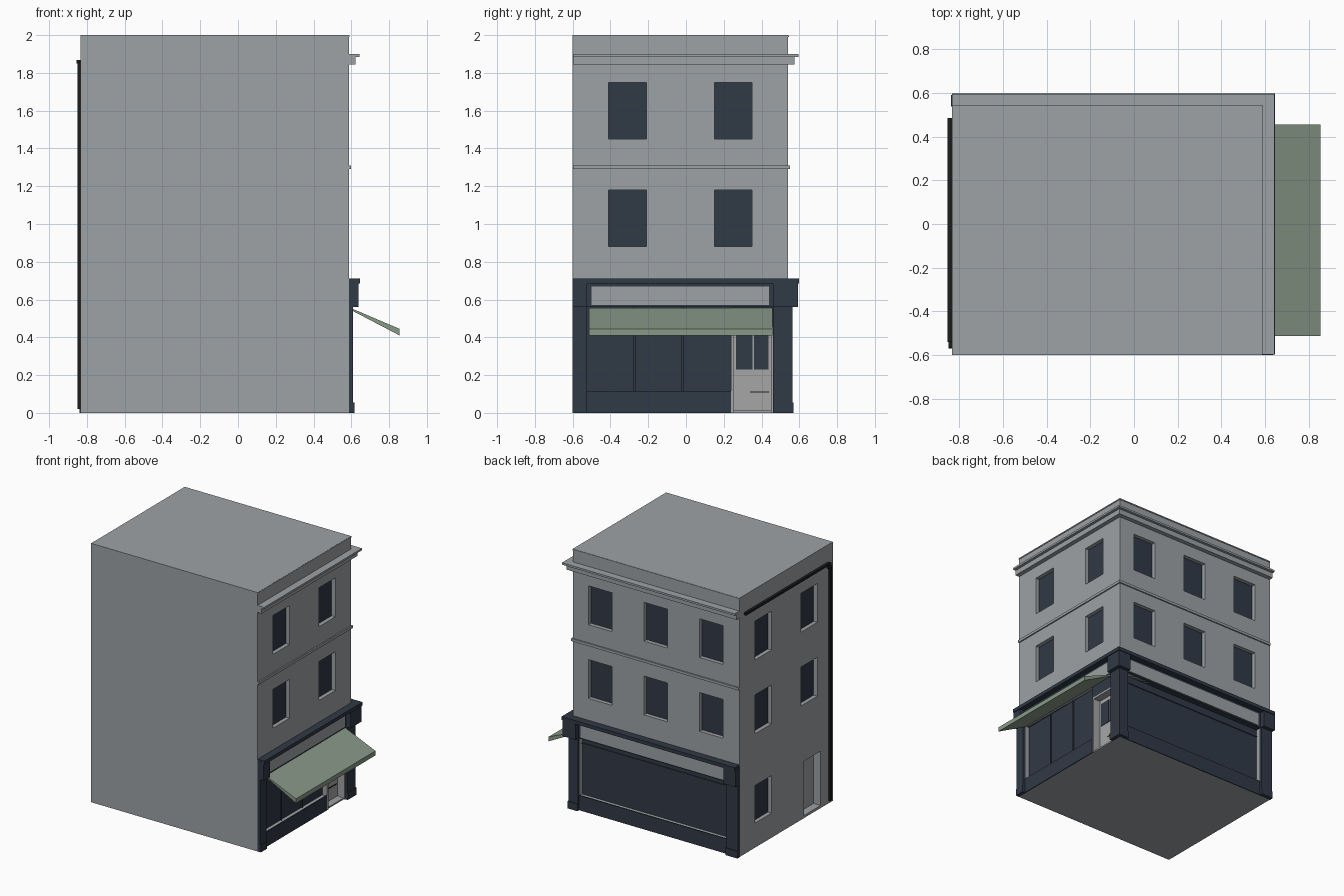
import bpy, bmesh
from mathutils import Vector

if "Cube" in bpy.data.objects:
    bpy.data.objects.remove(bpy.data.objects["Cube"])


def material(name, rgb):
    m = bpy.data.materials.new(name)
    m.use_nodes = True
    m.diffuse_color = (*rgb, 1)
    m.node_tree.nodes["Principled BSDF"].inputs["Base Color"].default_value = (*rgb, 1)
    return m


STONE = material("grey stone", (0.34, 0.36, 0.375))
NAVY = material("dark navy", (0.03, 0.041, 0.061))
GREEN = material("sage green", (0.25, 0.32, 0.245))
BLACK = material("black iron", (0.012, 0.012, 0.012))
DOOR = material("pale grey paint", (0.38, 0.38, 0.38))

# Wall planes
EAST, NORTH, WEST, SOUTH = 0.587, 0.54, -0.835, -0.6


def add_box(bm, lo, hi):
    verts = bmesh.ops.create_cube(bm, size=1)["verts"]
    lo, hi = Vector(lo), Vector(hi)
    for v in verts:
        v.co = (lo + hi) / 2 + v.co * (hi - lo)


def finish(name, bm, mat):
    bmesh.ops.recalc_face_normals(bm, faces=bm.faces)
    mesh = bpy.data.meshes.new(name)
    bm.to_mesh(mesh)
    bm.free()
    ob = bpy.data.objects.new(name, mesh)
    bpy.context.collection.objects.link(ob)
    mesh.materials.append(mat)
    return ob


def boxes(name, spans, mat):
    bm = bmesh.new()
    for lo, hi in spans:
        add_box(bm, lo, hi)
    return finish(name, bm, mat)


def on_wall(side, t0, t1, z0, z1, d0, d1):
    """Box along a wall; d is the distance outward from the wall plane."""
    if side == "E":
        return (EAST + d0, t0, z0), (EAST + d1, t1, z1)
    if side == "N":
        return (t0, NORTH + d0, z0), (t1, NORTH + d1, z1)
    return (WEST - d1, t0, z0), (WEST - d0, t1, z1)


def slab(z0, z1, out):
    """Moulding that wraps round the two street walls."""
    return (WEST + 0.001, SOUTH + 0.001, z0), (EAST + out, NORTH + out, z1)


# Openings: side, start, end, bottom, top
ROWS = [(0.88, 1.18), (1.45, 1.75)]
COLUMNS = {"E": [-0.31, 0.25], "W": [-0.31, 0.25], "N": [-0.594, -0.12, 0.355]}
windows = [(s, c - 0.1, c + 0.1, *row) for s in COLUMNS for c in COLUMNS[s] for row in ROWS]
windows.append(("W", 0.15, 0.35, 0.19, 0.48))
shop_windows = [("E", -0.525, 0.235, 0.11, 0.56), ("N", -0.735, 0.53, 0.11, 0.56)]
shop_door = ("E", 0.25, 0.455, 0.012, 0.445)
rear_door = ("W", -0.45, -0.25, 0.02, 0.44)

# Walls with recessed openings
walls = boxes("walls", [((WEST, SOUTH, 0), (EAST, NORTH, 2))], STONE)
cuts = [on_wall(*w, -0.035, 0.1) for w in windows + shop_windows]
cuts += [on_wall(*d, -0.07, 0.1) for d in (shop_door, rear_door)]
cutter = boxes("opening_cutter", cuts, STONE)
cutter.hide_render = True
mod = walls.modifiers.new("openings", "BOOLEAN")
mod.object, mod.operation, mod.solver = cutter, "DIFFERENCE", "EXACT"
bpy.context.view_layer.objects.active = walls
bpy.ops.object.modifier_apply(modifier=mod.name)
bpy.data.objects.remove(cutter)

# Glass at the back of each recess
boxes("window_panes", [on_wall(*w, -0.036, -0.031) for w in windows], NAVY)
boxes("shop_glass", [on_wall(*w, -0.036, -0.031) for w in shop_windows], NAVY)

# Stone mouldings
boxes("string_course", [slab(1.29, 1.31, 0.01)], STONE)
boxes("cornice", [slab(1.845, 1.885, 0.034), slab(1.885, 1.9, 0.056)], STONE)
boxes("parapet_lip", [slab(1.99, 1.999, 0.004)], STONE)

# Shopfront glazing bars
boxes("mullions", [on_wall("E", y - 0.005, y + 0.005, 0.11, 0.56, -0.035, -0.022)
                   for y in (-0.272, -0.018)], NAVY)
boxes("transom", [on_wall("N", -0.735, 0.53, 0.5, 0.508, -0.035, -0.024)], NAVY)

# Shopfront kick boards
boxes("kick_boards", [on_wall("E", -0.53, 0.237, 0, 0.115, -0.001, 0.008),
                      on_wall("N", -0.74, 0.535, 0, 0.115, -0.001, 0.008)], NAVY)

# Pilasters with plinths and corner blocks
CORNER = 0.023
pilasters, plinths, blocks = [], [], []
for group, out, z0, z1 in ((pilasters, CORNER, 0, 0.58),
                           (plinths, CORNER + 0.006, 0, 0.055),
                           (blocks, 0.052, 0.56, 0.7)):
    group.append(((EAST - 0.001, SOUTH, z0), (EAST + out, -0.525, z1)))
    group.append(((WEST - 0.003, NORTH - 0.001, z0), (-0.735, NORTH + out, z1)))
    group.append(((EAST - 0.001, 0.46, z0), (EAST + out, NORTH + out, z1)))
    group.append(((0.53, NORTH - 0.001, z0), (EAST, NORTH + out, z1)))
boxes("pilasters", pilasters, NAVY)
boxes("pilaster_plinths", plinths, NAVY)
boxes("fascia_blocks", blocks, NAVY)

# Fascia with plain sign boards and a projecting cap
boxes("fascia", [slab(0.56, 0.69, 0.014)], NAVY)
boxes("sign_boards", [on_wall("E", -0.5, 0.44, 0.57, 0.668, 0.01, 0.018),
                      on_wall("N", -0.71, 0.51, 0.57, 0.668, 0.01, 0.018)], STONE)
boxes("fascia_cap", [slab(0.685, 0.712, 0.058)], NAVY)

# Shop door: frame, leaf, glass, handle
s, y0, y1, z0, z1 = shop_door
boxes("door_frame", [on_wall(s, y0 - 0.012, y0 + 0.004, 0, z1 + 0.01, -0.03, 0.008),
                     on_wall(s, y1 - 0.004, y1 + 0.008, 0, z1 + 0.01, -0.03, 0.008),
                     on_wall(s, y0, y1, z1 - 0.004, z1 + 0.01, -0.03, 0.008)], DOOR)
boxes("transom_panel", [on_wall(s, y0 - 0.013, y1 + 0.008, z1 + 0.01, 0.56, -0.001, 0.006)], NAVY)
boxes("shop_door_leaf", [on_wall(s, y0, y1, z0, z1, -0.071, -0.055)], DOOR)
boxes("shop_door_glass", [on_wall(s, a, b, 0.23, 0.415, -0.056, -0.052)
                          for a, b in ((0.265, 0.352), (0.36, 0.437))], NAVY)
boxes("letter_slot", [on_wall(s, 0.34, 0.44, 0.108, 0.113, -0.056, -0.05)], BLACK)

# Side entrance
boxes("side_door_leaf", [on_wall(*rear_door, -0.071, -0.06)], STONE)

# Awning: wedge extruded along the shopfront
bm = bmesh.new()
profile = [(EAST + 0.01, 0.555), (0.855, 0.445), (0.855, 0.41), (EAST + 0.01, 0.545)]
face = bm.faces.new([bm.verts.new((x, -0.513, z)) for x, z in profile])
extruded = bmesh.ops.extrude_face_region(bm, geom=[face])["geom"]
bmesh.ops.translate(bm, verts=[v for v in extruded if isinstance(v, bmesh.types.BMVert)],
                    vec=(0, 0.97, 0))
finish("awning", bm, GREEN)

# Gutter and downpipe
boxes("gutter", [on_wall("W", -0.54, 0.485, 1.85, 1.868, -0.001, 0.02)], BLACK)
boxes("downpipe", [on_wall("W", -0.57, -0.545, 0.02, 1.83, -0.001, 0.015),
                   on_wall("W", -0.565, -0.53, 1.82, 1.855, -0.001, 0.015)], BLACK)
